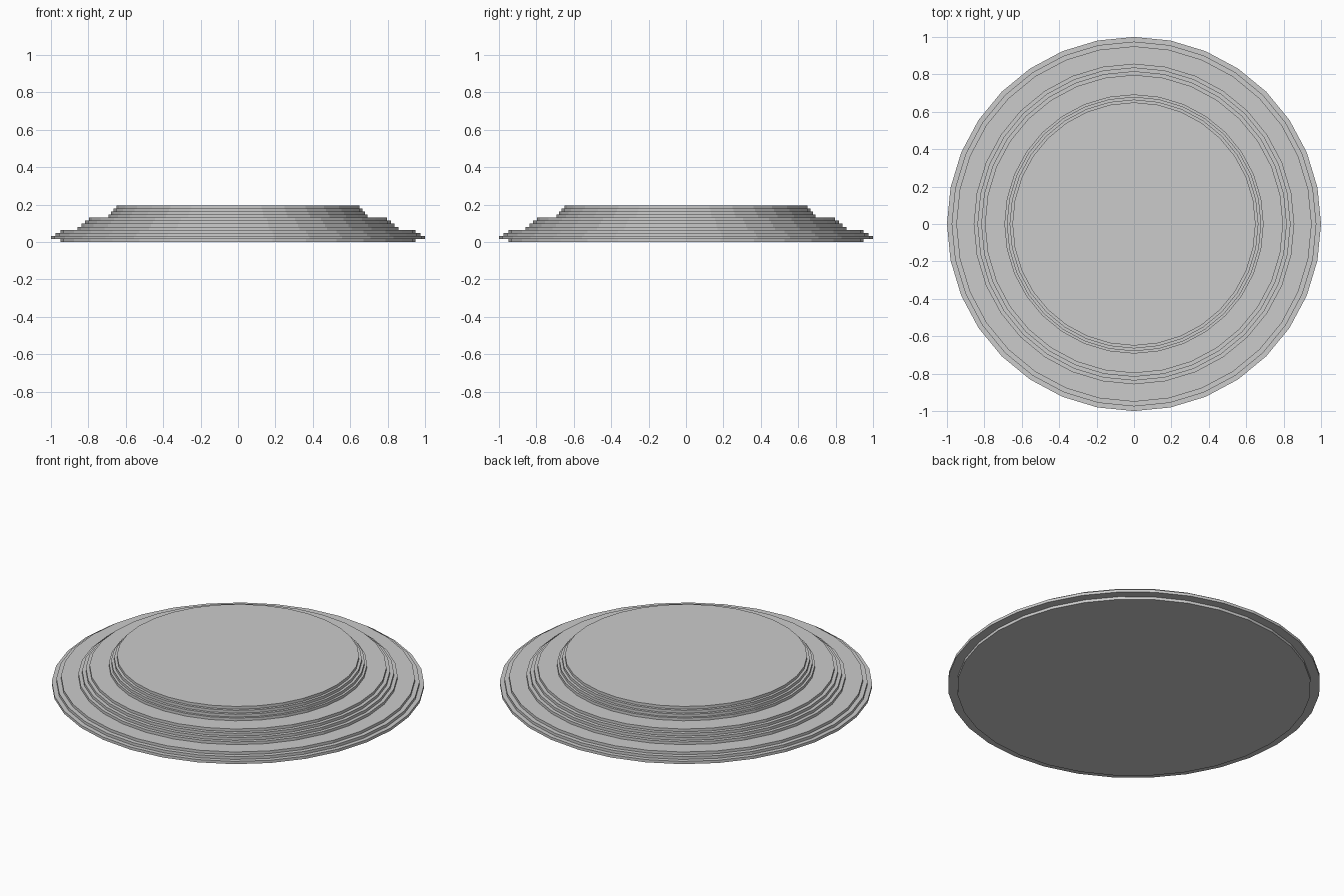
import bpy, bmesh
from math import cos, sin, pi

if "Cube" in bpy.data.objects:
    bpy.data.objects.remove(bpy.data.objects["Cube"])

SIDES = 32
STEP = 0.195 / 12   # height of one thin layer


def stepped_tier(name, base_z, radii):
    """Closed round tier whose wall steps through the given radii."""
    bm = bmesh.new()
    profile = []
    for i, r in enumerate(radii):
        z = base_z + i * STEP
        profile += [(r, z), (r, z + STEP)]
    rings = [[bm.verts.new((r * cos(2 * pi * k / SIDES), r * sin(2 * pi * k / SIDES), z))
              for k in range(SIDES)] for r, z in profile]
    for a, b in zip(rings, rings[1:]):
        for k in range(SIDES):
            n = (k + 1) % SIDES
            bm.faces.new((a[k], a[n], b[n], b[k]))
    bm.faces.new(rings[0][::-1])
    bm.faces.new(rings[-1])
    mesh = bpy.data.meshes.new(name)
    bm.to_mesh(mesh)
    bm.free()
    obj = bpy.data.objects.new(name, mesh)
    bpy.context.collection.objects.link(obj)
    return obj


# Three stacked tiers, four thin layers each
stepped_tier("bottom_tier", 0, (0.95, 1.0, 0.975, 0.95))
stepped_tier("middle_tier", 4 * STEP, (0.857, 0.837, 0.817, 0.797))
stepped_tier("top_tier", 8 * STEP, (0.693, 0.68, 0.665, 0.65))
